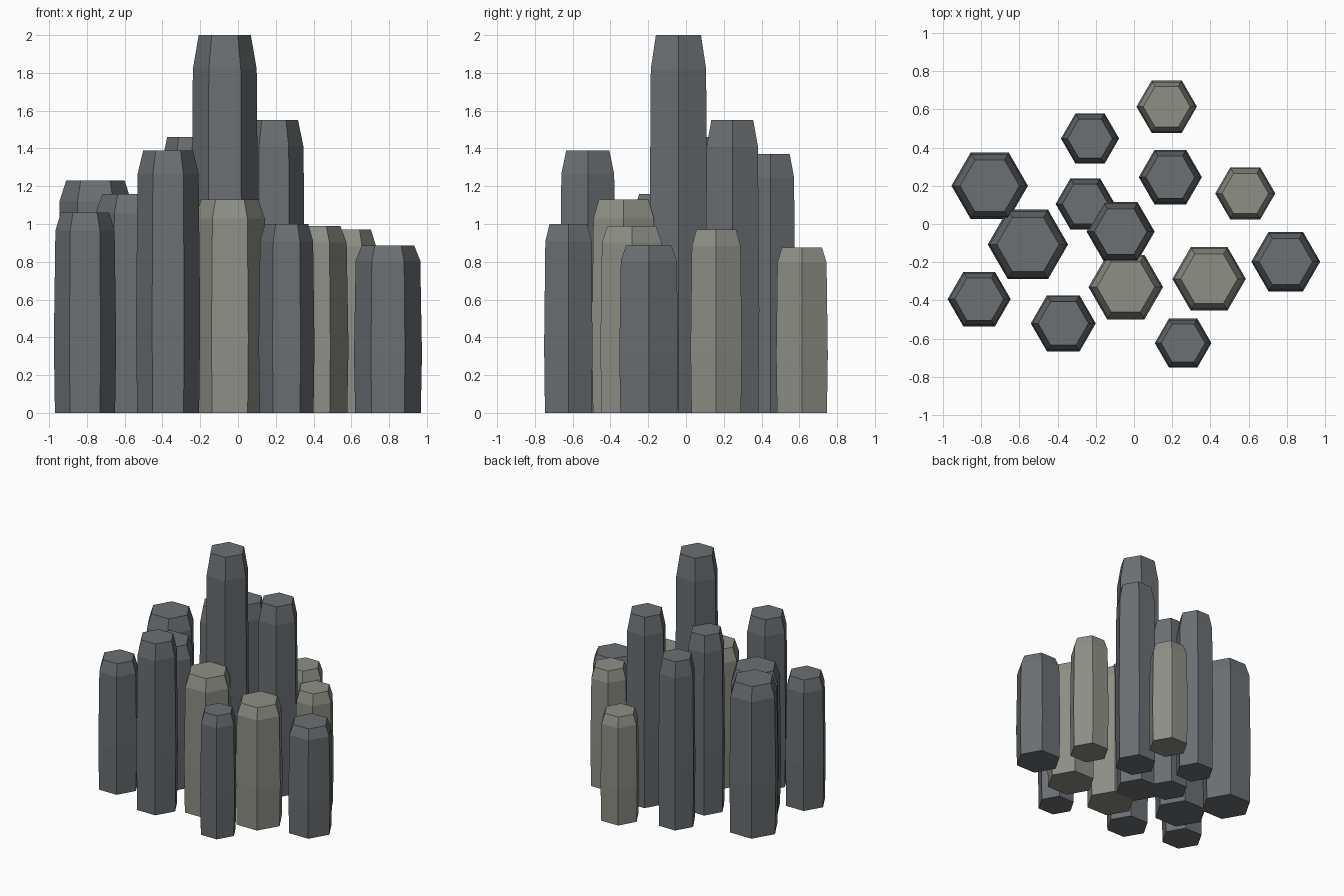
import bpy, bmesh
from math import cos, sin, pi

cube = bpy.data.objects.get("Cube")
if cube:
    bpy.data.objects.remove(cube, do_unlink=True)


def make_material(name, rgb):
    mat = bpy.data.materials.new(name)
    mat.use_nodes = True
    color = (*rgb, 1.0)
    mat.diffuse_color = color
    mat.node_tree.nodes["Principled BSDF"].inputs["Base Color"].default_value = color
    return mat


dark = make_material("dark basalt", (0.145, 0.160, 0.170))
light = make_material("pale basalt", (0.270, 0.278, 0.240))

# Column silhouette: (height fraction, radius fraction)
PROFILE = [(0, 0.965), (0.35, 1.0), (0.91, 0.95), (1, 0.775)]


def column(name, x, y, radius, height, mat):
    """Six-sided column with a slight belly and a chamfered top."""
    bm = bmesh.new()
    rings = []
    for fz, fr in PROFILE:
        rings.append([bm.verts.new((radius * fr * cos(i * pi / 3),
                                    radius * fr * sin(i * pi / 3),
                                    height * fz)) for i in range(6)])
    for low, high in zip(rings, rings[1:]):
        for i in range(6):
            j = (i + 1) % 6
            bm.faces.new((low[i], low[j], high[j], high[i]))
    bm.faces.new(rings[0][::-1])
    bm.faces.new(rings[-1])
    mesh = bpy.data.meshes.new(name)
    bm.to_mesh(mesh)
    bm.free()
    mesh.materials.append(mat)
    obj = bpy.data.objects.new(name, mesh)
    obj.location = (x, y, 0)
    bpy.context.collection.objects.link(obj)


# Dark columns: x, y, radius, height
column("tall_center_column", -0.07, -0.04, 0.178, 2.0, dark)
column("back_left_column", 0.19, 0.245, 0.165, 1.55, dark)
column("inner_right_column", -0.255, 0.105, 0.155, 1.46, dark)
column("back_right_column", -0.23, 0.447, 0.152, 1.37, dark)
column("front_right_column", -0.37, -0.52, 0.17, 1.39, dark)
column("outer_back_right_column", -0.755, 0.20, 0.20, 1.23, dark)
column("wide_right_column", -0.555, -0.107, 0.21, 1.16, dark)
column("outer_front_right_column", -0.81, -0.393, 0.165, 1.06, dark)
column("front_left_column", 0.257, -0.623, 0.148, 1.0, dark)
column("outer_left_column", 0.794, -0.197, 0.18, 0.885, dark)

# Pale columns
column("pale_front_column", -0.043, -0.33, 0.195, 1.13, light)
column("pale_left_column", 0.393, -0.287, 0.192, 0.99, light)
column("pale_outer_left_column", 0.582, 0.16, 0.157, 0.97, light)
column("pale_back_column", 0.171, 0.614, 0.158, 0.875, light)
